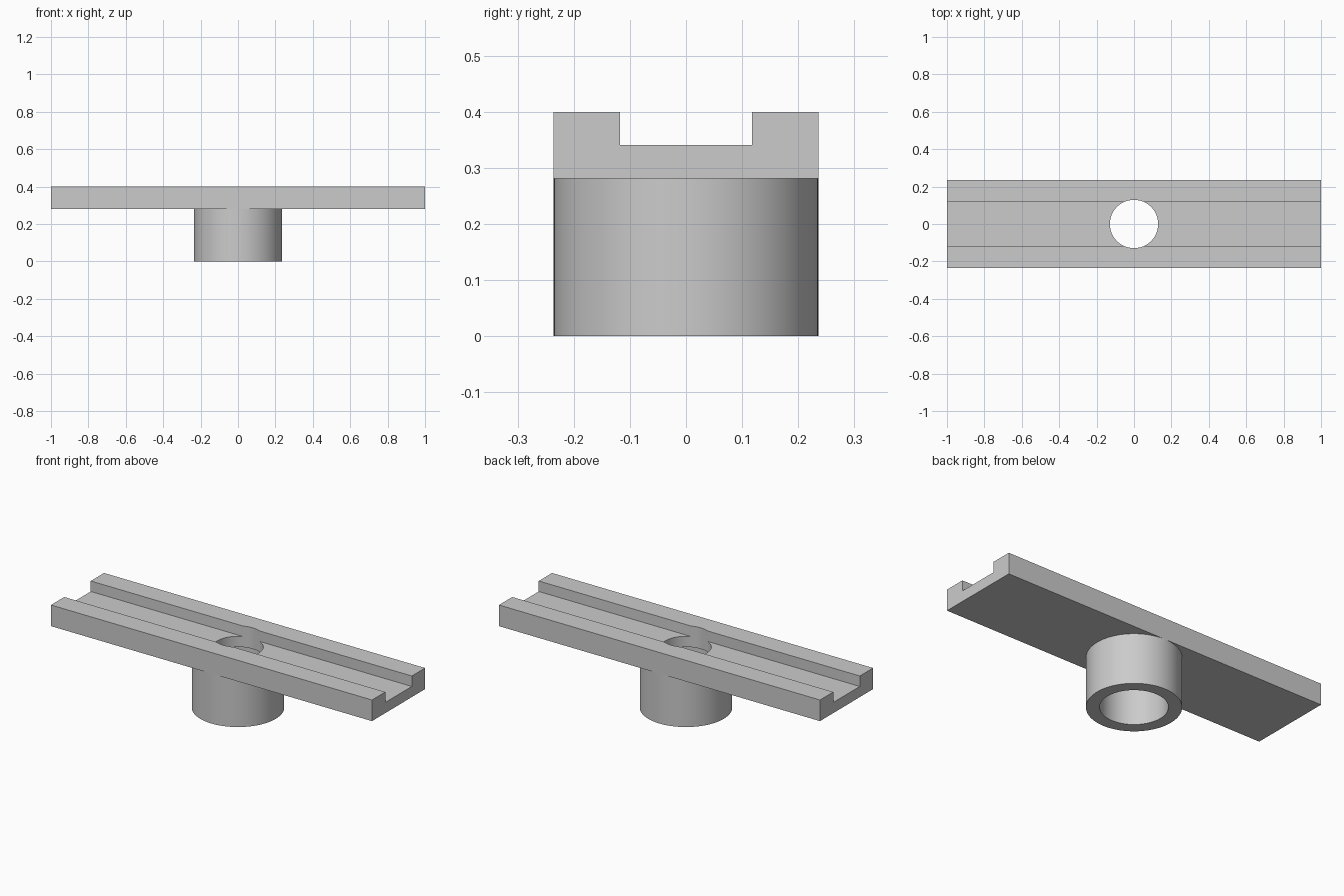
import bpy
import bmesh
from math import radians

if "Cube" in bpy.data.objects:
    bpy.data.objects.remove(bpy.data.objects["Cube"], do_unlink=True)

HALF_LENGTH = 1.0
HALF_WIDTH = 0.236
GROOVE = 0.118          # half width of the channel
BASE, FLOOR, TOP = 0.281, 0.341, 0.4
HOLE, BORE = 0.129, 0.169
SIDES = 96

grey = bpy.data.materials.new("plain_grey")
grey.use_nodes = True
grey.diffuse_color = (0.6, 0.6, 0.6, 1)
grey.node_tree.nodes["Principled BSDF"].inputs["Base Color"].default_value = (0.6, 0.6, 0.6, 1)


def add_object(name, bm):
    bmesh.ops.recalc_face_normals(bm, faces=bm.faces)
    mesh = bpy.data.meshes.new(name)
    bm.to_mesh(mesh)
    bm.free()
    obj = bpy.data.objects.new(name, mesh)
    bpy.context.collection.objects.link(obj)
    mesh.materials.append(grey)
    return obj


def activate(obj):
    bpy.ops.object.select_all(action="DESELECT")
    obj.select_set(True)
    bpy.context.view_layer.objects.active = obj


# Channelled rail: half profile mirrored across y, extruded along x
half = [(HALF_WIDTH, BASE), (HALF_WIDTH, TOP), (GROOVE, TOP), (GROOVE, FLOOR)]
profile = half + [(-y, z) for y, z in reversed(half)]
bm = bmesh.new()
end = bm.faces.new([bm.verts.new((-HALF_LENGTH, y, z)) for y, z in profile])
ext = bmesh.ops.extrude_face_region(bm, geom=[end], use_keep_orig=True)
moved = [v for v in ext["geom"] if isinstance(v, bmesh.types.BMVert)]
bmesh.ops.translate(bm, verts=moved, vec=(2 * HALF_LENGTH, 0, 0))
rail = add_object("channel_rail", bm)

# Through hole, which also nicks the inner walls of the channel
bpy.ops.mesh.primitive_cylinder_add(vertices=SIDES, radius=HOLE, depth=1, location=(0, 0, FLOOR))
cutter = bpy.context.object
cutter.name = "hole_cutter"
cutter.hide_render = True
cutter.data.materials.append(grey)
cut = rail.modifiers.new("hole", "BOOLEAN")
cut.operation = "DIFFERENCE"
cut.solver = "EXACT"
cut.object = cutter
activate(rail)
bpy.ops.object.modifier_apply(modifier=cut.name)
bpy.data.objects.remove(cutter, do_unlink=True)

# Hollow hub: wall profile spun around z, open where it meets the rail
bm = bmesh.new()
points = [(HALF_WIDTH, BASE), (HALF_WIDTH, 0), (BORE, 0), (BORE, BASE)]
verts = [bm.verts.new((r, 0, z)) for r, z in points]
edges = [bm.edges.new(pair) for pair in zip(verts, verts[1:])]
bmesh.ops.spin(bm, geom=verts + edges, cent=(0, 0, 0), axis=(0, 0, 1),
               angle=radians(360), steps=SIDES, use_merge=True)
bmesh.ops.remove_doubles(bm, verts=bm.verts, dist=0.0001)
hub = add_object("hub_tube", bm)

for part in (rail, hub):
    activate(part)
    bpy.ops.object.shade_smooth_by_angle(angle=radians(30))
